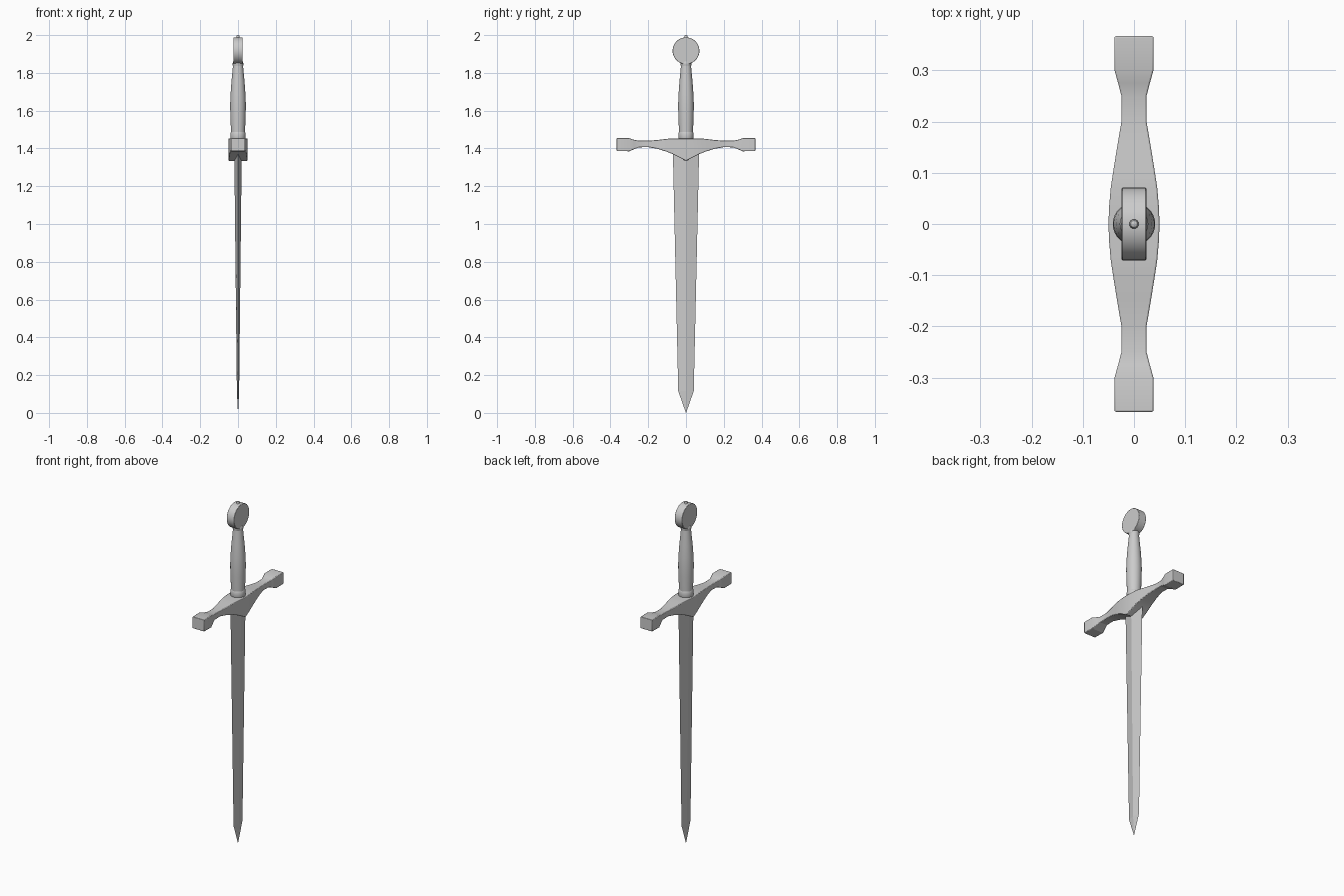
import bpy, bmesh, math
from mathutils import Matrix

if "Cube" in bpy.data.objects:
    bpy.data.objects.remove(bpy.data.objects["Cube"])


def finish(name, bm, angle=None, bevel=0.0):
    bmesh.ops.recalc_face_normals(bm, faces=bm.faces[:])
    mesh = bpy.data.meshes.new(name)
    bm.to_mesh(mesh)
    bm.free()
    obj = bpy.data.objects.new(name, mesh)
    bpy.context.collection.objects.link(obj)
    if bevel:
        mod = obj.modifiers.new("soft_edges", 'BEVEL')
        mod.width, mod.segments, mod.limit_method = bevel, 2, 'ANGLE'
        mod.angle_limit = math.radians(40)
    if angle:
        bpy.ops.object.select_all(action='DESELECT')
        bpy.context.view_layer.objects.active = obj
        obj.select_set(True)
        bpy.ops.object.shade_smooth_by_angle(angle=math.radians(angle))
    return obj


def loft(bm, sections):
    """Bridge equal-sized rings of points and cap both ends."""
    rings = [[bm.verts.new(p) for p in s] for s in sections]
    n = len(rings[0])
    for a, b in zip(rings, rings[1:]):
        for i in range(n):
            j = (i + 1) % n
            bm.faces.new((a[i], a[j], b[j], b[i]))
    bm.faces.new(rings[0])
    bm.faces.new(rings[-1])
    return rings


def turned(name, profile, sides=32):
    """Round part about z from (radius, z) points."""
    bm = bmesh.new()
    ring = [(math.cos(2 * math.pi * i / sides), math.sin(2 * math.pi * i / sides))
            for i in range(sides)]
    loft(bm, [[(r * c, r * s, z) for c, s in ring] for r, z in profile])
    return finish(name, bm, angle=35)


# Blade: tapering diamond section ending in a point
bm = bmesh.new()
diamond = lambda hx, hy, z: [(hx, 0, z), (0, hy, z), (-hx, 0, z), (0, -hy, z)]
loft(bm, [diamond(0.02, 0.07, 1.41), diamond(0.006, 0.041, 0.115),
          diamond(0.0003, 0.0005, 0.0)])
finish("blade", bm)

# Crossguard: rectangular sections (y, half width, bottom, top), mirrored along y
half = [(0.0, 0.050, 1.334, 1.453), (0.035, 0.0485, 1.352, 1.453),
        (0.07, 0.0455, 1.370, 1.453), (0.10, 0.041, 1.382, 1.451),
        (0.15, 0.033, 1.398, 1.445), (0.20, 0.0245, 1.407, 1.441),
        (0.25, 0.0245, 1.406, 1.441), (0.275, 0.031, 1.396, 1.446),
        (0.30, 0.038, 1.385, 1.454), (0.367, 0.038, 1.386, 1.454)]
profile = [(-y, w, b, t) for y, w, b, t in reversed(half[1:])] + half
bm = bmesh.new()
loft(bm, [[(-w, y, b), (w, y, b), (w, y, t), (-w, y, t)] for y, w, b, t in profile])
finish("crossguard", bm, angle=20, bevel=0.003)

# Grip with swelling belly and a collar at its foot
turned("grip", [(0.036, 1.44), (0.0375, 1.50), (0.0405, 1.57), (0.0415, 1.63),
                (0.040, 1.68), (0.035, 1.75), (0.029, 1.81), (0.025, 1.86)])
turned("grip_collar", [(0.037, 1.445), (0.040, 1.452), (0.040, 1.48), (0.037, 1.487)])
turned("grip_cap", [(0.025, 1.835), (0.028, 1.84), (0.028, 1.852), (0.025, 1.86)])

# Disc pommel facing along x
bm = bmesh.new()
bmesh.ops.create_cone(bm, cap_ends=True, segments=48, radius1=0.071, radius2=0.071,
                      depth=0.048,
                      matrix=Matrix.Translation((0, 0, 1.917)) @ Matrix.Rotation(math.pi / 2, 4, 'Y'))
finish("pommel", bm, angle=35, bevel=0.002)

# Small rivet on top of the pommel
turned("rivet", [(0.009, 1.98), (0.009, 1.992), (0.0065, 1.998), (0.002, 2.0)], 16)
